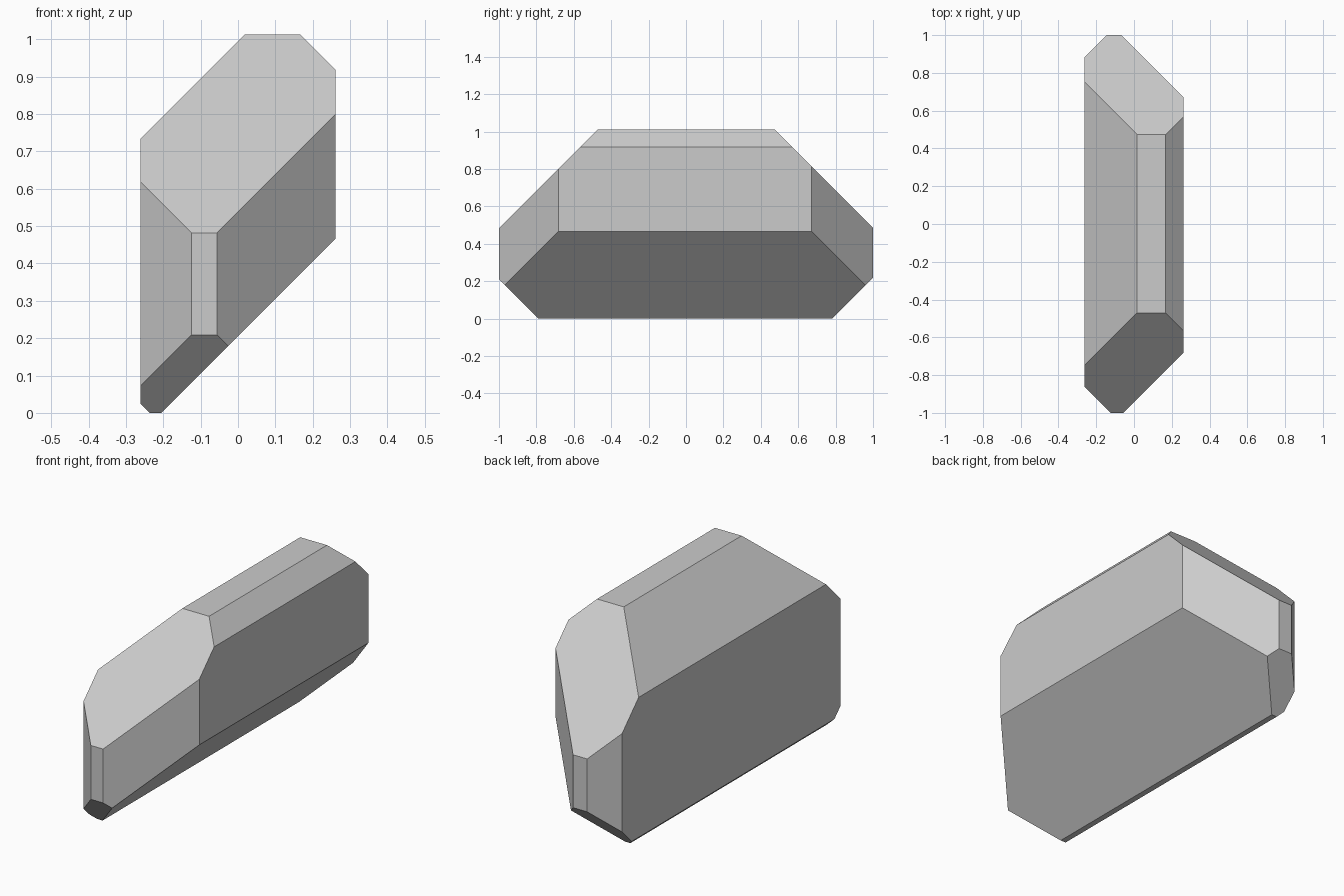
import bpy
import bmesh
from mathutils import Vector

old = bpy.data.objects.get("Cube")
if old:
    bpy.data.objects.remove(old, do_unlink=True)

HALF_X, HALF_Y, HEIGHT = 0.261, 1.0, 1.012

grey = bpy.data.materials.new("light grey")
grey.use_nodes = True
colour = (0.6, 0.6, 0.6, 1.0)
grey.diffuse_color = colour
grey.node_tree.nodes["Principled BSDF"].inputs["Base Color"].default_value = colour

# Bevel planes: outward direction and limit, material kept where dot(direction, point) <= limit
chamfers = [
    # long edges
    ((-1, 0, 1), 0.995),
    ((1, 0, 1), 1.179),
    ((1, 0, -1), -0.2055),
    ((-1, 0, -1), 0.236),
    # upper and lower end slopes
    ((0, -1, 1), 1.482),
    ((0, 1, 1), 1.486),
    ((0, -1, -1), 0.791),
    ((0, 1, -1), 0.782),
    # upright corners
    ((-1, 1, 0), 1.146),
    ((1, 1, 0), 0.933),
    ((-1, -1, 0), 1.125),
    ((1, -1, 0), 0.944),
]


def cut(bm, direction, limit):
    """Slice off everything beyond the plane and cap the opening."""
    normal = Vector(direction)
    point = normal * (limit / normal.length_squared)
    geom = bm.verts[:] + bm.edges[:] + bm.faces[:]
    bmesh.ops.bisect_plane(bm, geom=geom, dist=1e-6, plane_co=point,
                           plane_no=normal.normalized(), clear_outer=True)
    rim = [e for e in bm.edges if e.is_boundary]
    bmesh.ops.holes_fill(bm, edges=rim, sides=0)


# Solid block, then every bevel sliced in turn
bm = bmesh.new()
bmesh.ops.create_cube(bm, size=1)
for v in bm.verts:
    v.co = (v.co.x * 2 * HALF_X, v.co.y * 2 * HALF_Y, (v.co.z + 0.5) * HEIGHT)
for direction, limit in chamfers:
    cut(bm, direction, limit)
bmesh.ops.recalc_face_normals(bm, faces=bm.faces[:])

mesh = bpy.data.meshes.new("faceted_block")
bm.to_mesh(mesh)
bm.free()
mesh.materials.append(grey)
block = bpy.data.objects.new("faceted_block", mesh)
bpy.context.collection.objects.link(block)
